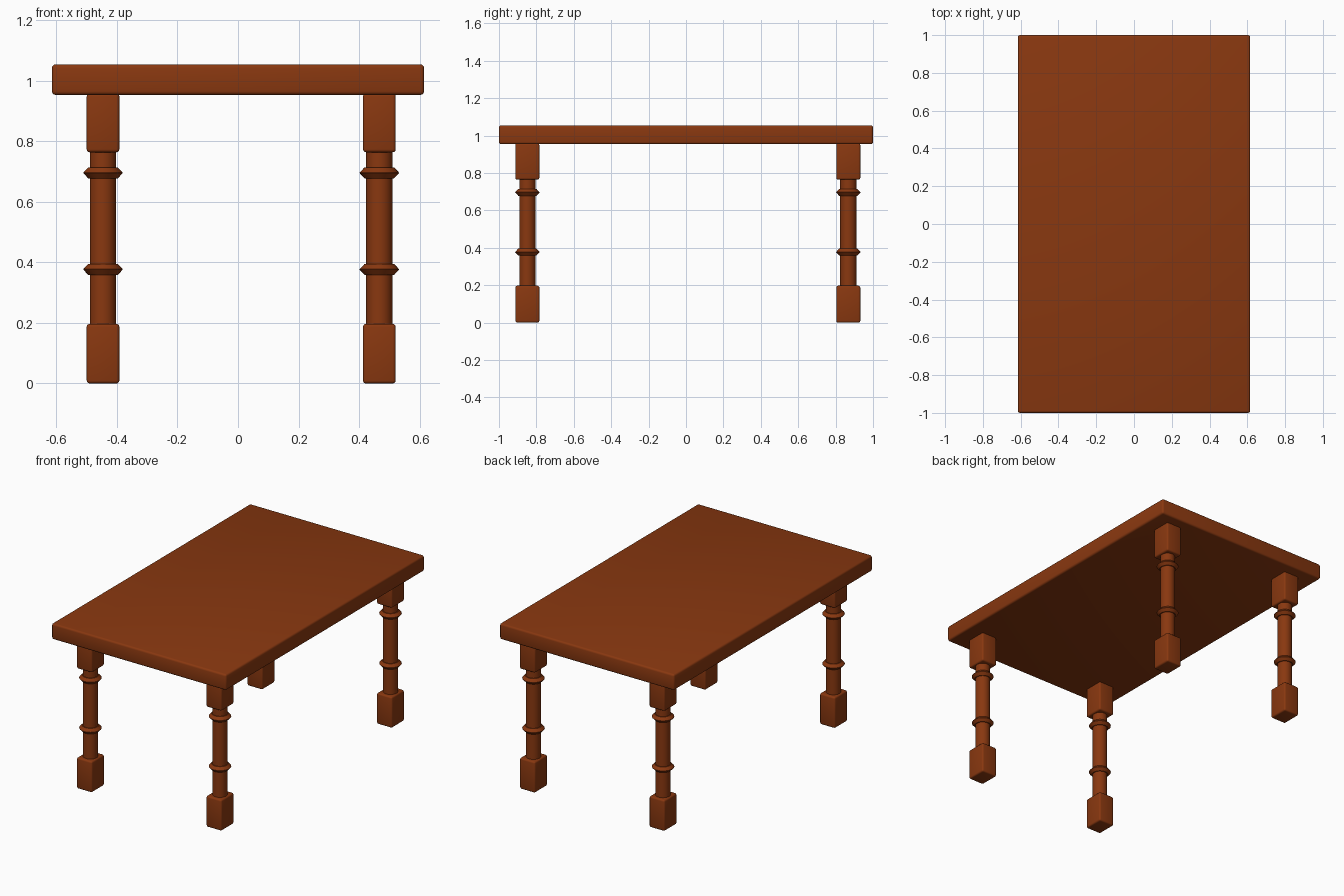
import bpy, bmesh, math

if "Cube" in bpy.data.objects:
    bpy.data.objects.remove(bpy.data.objects["Cube"])

wood = bpy.data.materials.new("reddish brown wood")
wood.diffuse_color = (0.25, 0.039, 0.005, 1)
wood.use_nodes = True
wood.node_tree.nodes["Principled BSDF"].inputs["Base Color"].default_value = wood.diffuse_color


def finish(bm, name, smooth=True):
    bmesh.ops.recalc_face_normals(bm, faces=bm.faces)
    mesh = bpy.data.meshes.new(name)
    bm.to_mesh(mesh)
    bm.free()
    ob = bpy.data.objects.new(name, mesh)
    bpy.context.collection.objects.link(ob)
    mesh.materials.append(wood)
    if smooth:
        bpy.ops.object.select_all(action='DESELECT')
        ob.select_set(True)
        bpy.context.view_layer.objects.active = ob
        bpy.ops.object.shade_smooth_by_angle(angle=math.radians(35))
    return ob


def block(name, center, size, bevel):
    bm = bmesh.new()
    bmesh.ops.create_cube(bm, size=1)
    bmesh.ops.scale(bm, vec=size, verts=bm.verts)
    bmesh.ops.translate(bm, vec=center, verts=bm.verts)
    bmesh.ops.bevel(bm, geom=bm.edges[:], offset=bevel, segments=3,
                    profile=0.5, affect='EDGES')
    return finish(bm, name)


def turned(name, x, y, profile, sides=32):
    bm = bmesh.new()
    vs = [bm.verts.new((r, 0, z)) for r, z in profile]
    es = [bm.edges.new(p) for p in zip(vs, vs[1:])]
    bmesh.ops.spin(bm, geom=vs + es, cent=(0, 0, 0), axis=(0, 0, 1),
                   angle=2 * math.pi, steps=sides)
    bmesh.ops.remove_doubles(bm, verts=bm.verts, dist=1e-5)
    bmesh.ops.translate(bm, vec=(x, y, 0), verts=bm.verts)
    return finish(bm, name)


# Table top
block("table_top", (0, 0, 1.004), (1.23, 2.0, 0.101), 0.012)

# Shaft profile with two pointed collars
shaft = [(0.0435, 0.19)]
for z in (0.377, 0.696):
    shaft += [(0.0435, z - 0.018), (0.049, z - 0.018), (0.065, z - 0.001),
              (0.065, z + 0.001), (0.049, z + 0.018), (0.0435, z + 0.018)]
shaft.append((0.0435, 0.77))

# Four legs: square foot, turned shaft, square head
for side, x in (("left", -0.446), ("right", 0.467)):
    for end, y in (("front", -0.848), ("back", 0.868)):
        leg = f"{end}_{side}_leg"
        block(leg + "_foot", (x, y, 0.0985), (0.108, 0.128, 0.197), 0.01)
        block(leg + "_head", (x, y, 0.861), (0.108, 0.128, 0.194), 0.01)
        turned(leg + "_shaft", x, y, shaft)
